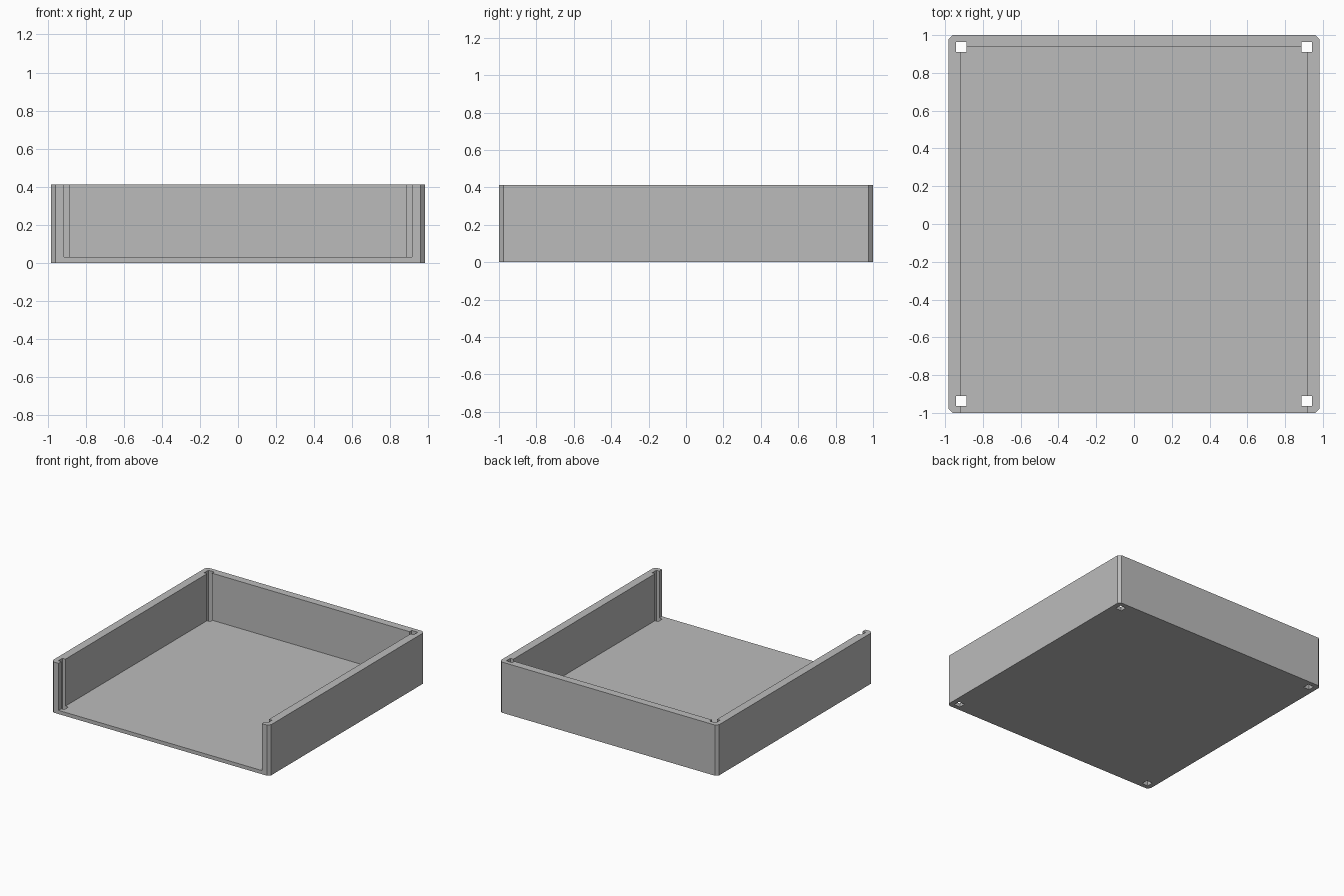
import bpy
import bmesh
from mathutils import Vector

old = bpy.data.objects.get("Cube")
if old:
    bpy.data.objects.remove(old, do_unlink=True)

HALF_X, HALF_Y, HEIGHT = 0.982, 1.0, 0.412
INNER_X, INNER_Y, FLOOR = 0.915, 0.937, 0.03
CHAMFER, HOLE = 0.023, 0.027

grey = bpy.data.materials.new("plain grey")
grey.use_nodes = True
colour = (0.5, 0.5, 0.5, 1)
grey.diffuse_color = colour
grey.node_tree.nodes["Principled BSDF"].inputs["Base Color"].default_value = colour


def box(name, low, high, chamfer=0):
    """Box between two corners, with optional chamfered upright edges."""
    low, high = Vector(low), Vector(high)
    bm = bmesh.new()
    bmesh.ops.create_cube(bm, size=1)
    for v in bm.verts:
        v.co = (low + high) / 2 + v.co * (high - low)
    if chamfer:
        upright = [e for e in bm.edges
                   if abs(e.verts[0].co.z - e.verts[1].co.z) > 0.01]
        bmesh.ops.bevel(bm, geom=upright, offset=chamfer, segments=1,
                        affect='EDGES')
    mesh = bpy.data.meshes.new(name)
    bm.to_mesh(mesh)
    bm.free()
    mesh.materials.append(grey)
    obj = bpy.data.objects.new(name, mesh)
    bpy.context.collection.objects.link(obj)
    return obj


# Solid block with chamfered corners
tray = box("open_front_tray", (-HALF_X, -HALF_Y, 0),
           (HALF_X, HALF_Y, HEIGHT), CHAMFER)

# Cavity that runs out through the front
cutters = [box("cavity_cutter", (-INNER_X, -HALF_Y - 0.2, FLOOR),
               (INNER_X, INNER_Y, HEIGHT + 0.2))]

# Square corner holes through floor and walls
for sx in (-1, 1):
    for sy in (-1, 1):
        x, y = sx * INNER_X, sy * INNER_Y
        cutters.append(box("hole_cutter", (x - HOLE, y - HOLE, -0.1),
                           (x + HOLE, y + HOLE, HEIGHT + 0.1)))

for cutter in cutters:
    cutter.hide_render = True
    mod = tray.modifiers.new("cut", 'BOOLEAN')
    mod.operation = 'DIFFERENCE'
    mod.solver = 'EXACT'
    mod.object = cutter

# Bake the cuts and discard the cutters
bpy.context.view_layer.update()
graph = bpy.context.evaluated_depsgraph_get()
baked = bpy.data.meshes.new_from_object(tray.evaluated_get(graph))
tray.modifiers.clear()
tray.data = baked
for cutter in cutters:
    bpy.data.objects.remove(cutter, do_unlink=True)
